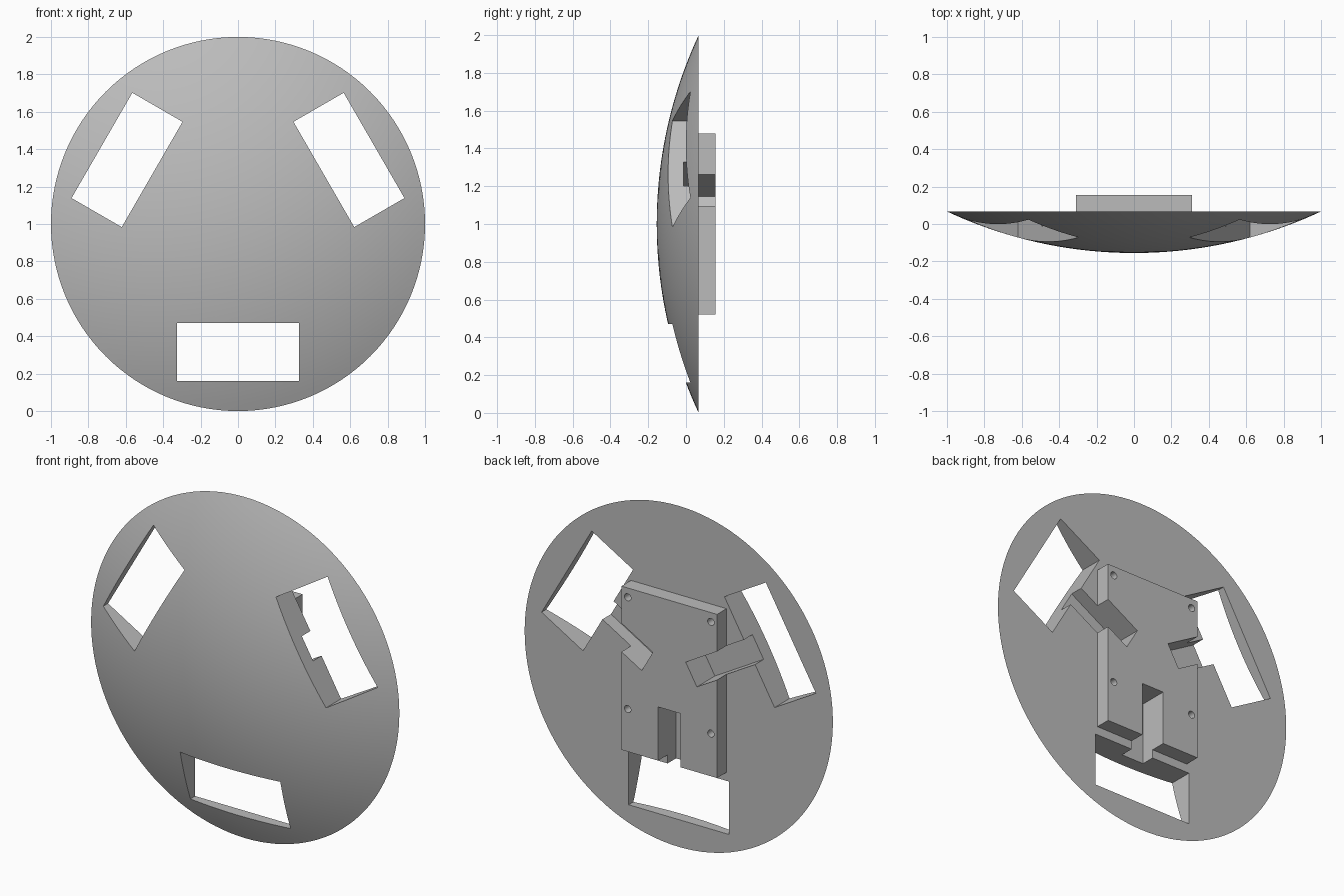
import bpy, bmesh
from math import radians, sqrt
from mathutils import Matrix, Vector

if "Cube" in bpy.data.objects:
    bpy.data.objects.remove(bpy.data.objects["Cube"])

CENTRE = Vector((0, 0, 1))
FRONT, BACK, PLATE_BACK = -0.155, 0.067, 0.155

grey = bpy.data.materials.new("plain_grey")
grey.use_nodes = True
colour = (0.5, 0.5, 0.5, 1)
grey.diffuse_color = colour
grey.node_tree.nodes["Principled BSDF"].inputs["Base Color"].default_value = colour


def finish(name, bm):
    bmesh.ops.recalc_face_normals(bm, faces=bm.faces)
    mesh = bpy.data.meshes.new(name)
    bm.to_mesh(mesh)
    bm.free()
    mesh.materials.append(grey)
    obj = bpy.data.objects.new(name, mesh)
    bpy.context.collection.objects.link(obj)
    return obj


def box(name, low, high, turn=0):
    """Box between two corners measured from the centre, turned about y."""
    low, high = Vector(low), Vector(high)
    bm = bmesh.new()
    bmesh.ops.create_cube(bm, size=1, matrix=Matrix.Translation(CENTRE)
                          @ Matrix.Rotation(radians(turn), 4, "Y")
                          @ Matrix.Translation((low + high) / 2)
                          @ Matrix.Diagonal((high - low).to_4d()))
    return finish(name, bm)


def combine(target, other, operation):
    """Apply a boolean and remove the helper."""
    other.hide_render = True
    mod = target.modifiers.new(operation, "BOOLEAN")
    mod.operation, mod.solver, mod.object = operation, "EXACT", other
    bpy.context.view_layer.objects.active = target
    bpy.ops.object.modifier_apply(modifier=mod.name)
    bpy.data.objects.remove(other)


# Domed disc: a shallow spherical cap with a flat back
height = BACK - FRONT
radius = (1 + height ** 2) / (2 * height)
rings = 24
bm = bmesh.new()
profile = []
for i in range(rings + 1):
    r = i / rings
    y = FRONT + radius - sqrt(radius ** 2 - r ** 2)
    profile.append(bm.verts.new((r, y, 1)))
profile.append(bm.verts.new((0, BACK, 1)))
edges = [bm.edges.new(pair) for pair in zip(profile, profile[1:])]
bmesh.ops.spin(bm, geom=profile + edges, cent=CENTRE, axis=(0, 1, 0),
               angle=radians(360), steps=128)
bmesh.ops.remove_doubles(bm, verts=bm.verts, dist=0.0001)
disc = finish("domed_disc", bm)

# Raised mounting plate on the back
combine(disc, box("mounting_plate", (-0.31, 0.02, -0.48), (0.31, PLATE_BACK, 0.48)), "UNION")

# Three windows, each with a channel running in from the plate
for turn in (0, 120, 240):
    combine(disc, box("window", (-0.325, -1, -0.84), (0.325, 1, -0.53), turn), "DIFFERENCE")
    combine(disc, box("channel", (-0.0725, -0.012, -0.6), (0.0725, 1, -0.165), turn), "DIFFERENCE")

# Four blind screw holes near the plate's long sides
for x in (-0.27, 0.27):
    for z in (-0.23, 0.425):
        bm = bmesh.new()
        bmesh.ops.create_cone(bm, cap_ends=True, segments=24, radius1=0.021, radius2=0.021,
                              depth=0.2, matrix=Matrix.Translation(CENTRE + Vector((x, PLATE_BACK, z)))
                              @ Matrix.Rotation(radians(90), 4, "X"))
        combine(disc, finish("screw_hole", bm), "DIFFERENCE")

# Smooth dome with crisp cut edges
bpy.ops.object.select_all(action="DESELECT")
disc.select_set(True)
bpy.context.view_layer.objects.active = disc
bpy.ops.object.shade_smooth_by_angle(angle=radians(30))
